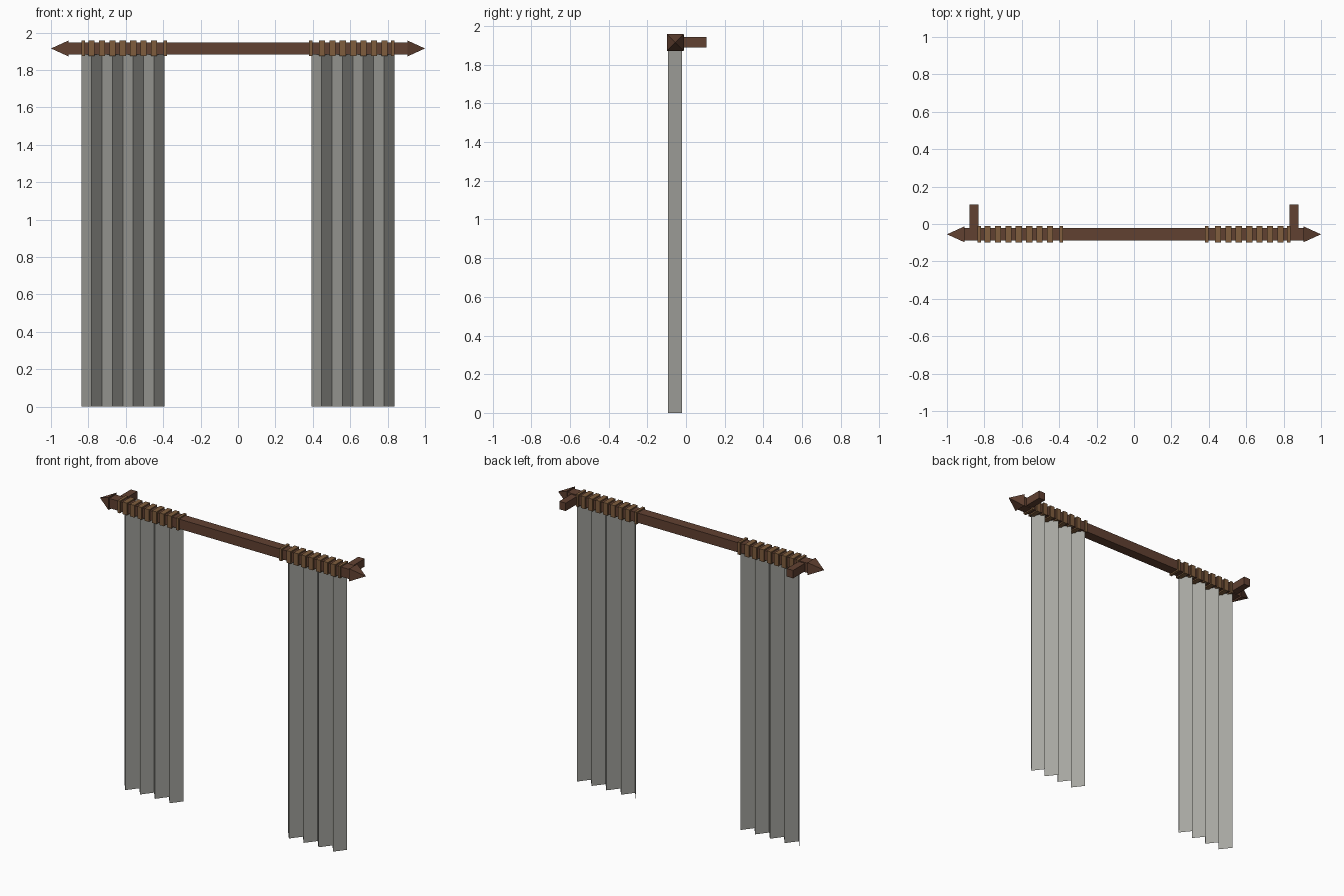
import bpy, bmesh
from mathutils import Matrix

if "Cube" in bpy.data.objects:
    bpy.data.objects.remove(bpy.data.objects["Cube"])

ROD_Y, ROD_Z = -0.055, 1.915


def material(name, rgb):
    m = bpy.data.materials.new(name)
    m.diffuse_color = (*rgb, 1)
    m.use_nodes = True
    m.node_tree.nodes["Principled BSDF"].inputs["Base Color"].default_value = m.diffuse_color
    return m


wood = material("dark_wood", (0.120, 0.053, 0.031))
ring_wood = material("light_wood", (0.215, 0.110, 0.048))
cloth = material("grey_cloth", (0.38, 0.38, 0.35))


def finish(bm, name, mat):
    me = bpy.data.meshes.new(name)
    bm.to_mesh(me)
    bm.free()
    me.materials.append(mat)
    ob = bpy.data.objects.new(name, me)
    bpy.context.collection.objects.link(ob)
    return ob


def add_box(bm, centre, size):
    bmesh.ops.create_cube(bm, size=1, matrix=Matrix.Translation(centre) @ Matrix.Diagonal((*size, 1)))


# square rod
bm = bmesh.new()
add_box(bm, (0, ROD_Y, ROD_Z), (1.82, 0.068, 0.066))
finish(bm, "rod", wood)

for side, label in ((-1, "left"), (1, "right")):
    # pyramid finial
    bm = bmesh.new()
    h = 0.043
    base = [bm.verts.new((side * 0.905, ROD_Y + a * h, ROD_Z + b * h))
            for a, b in ((-1, -1), (1, -1), (1, 1), (-1, 1))]
    tip = bm.verts.new((side * 1.0, ROD_Y, ROD_Z))
    bm.faces.new(base)
    for i in range(4):
        bm.faces.new((base[i], base[(i + 1) % 4], tip))
    bmesh.ops.recalc_face_normals(bm, faces=bm.faces)
    finish(bm, "finial_" + label, wood)

    # wall bracket
    bm = bmesh.new()
    add_box(bm, (side * 0.855, 0.025, ROD_Z), (0.048, 0.16, 0.054))
    finish(bm, "bracket_" + label, wood)

    # curtain rings: narrow ones at both ends, wide ones between
    bm = bmesh.new()
    rings = [(0.388, 0.018), (0.828, 0.018)] + [(0.449 + 0.0556 * i, 0.033) for i in range(7)]
    for x, w in rings:
        add_box(bm, (side * x, ROD_Y, ROD_Z), (w, 0.087, 0.083))
    finish(bm, "rings_" + label, ring_wood)

    # pleated curtain sheet, eight zigzag strips
    bm = bmesh.new()
    x0 = -0.838 if side < 0 else 0.392
    prev = None
    for i in range(9):
        x, y = x0 + i * 0.0555, (-0.093 if i % 2 else -0.021)
        pair = [bm.verts.new((x, y, z)) for z in (0.0, 1.89)]
        if prev:
            bm.faces.new((prev[0], pair[0], pair[1], prev[1]))
        prev = pair
    finish(bm, "curtain_" + label, cloth)
